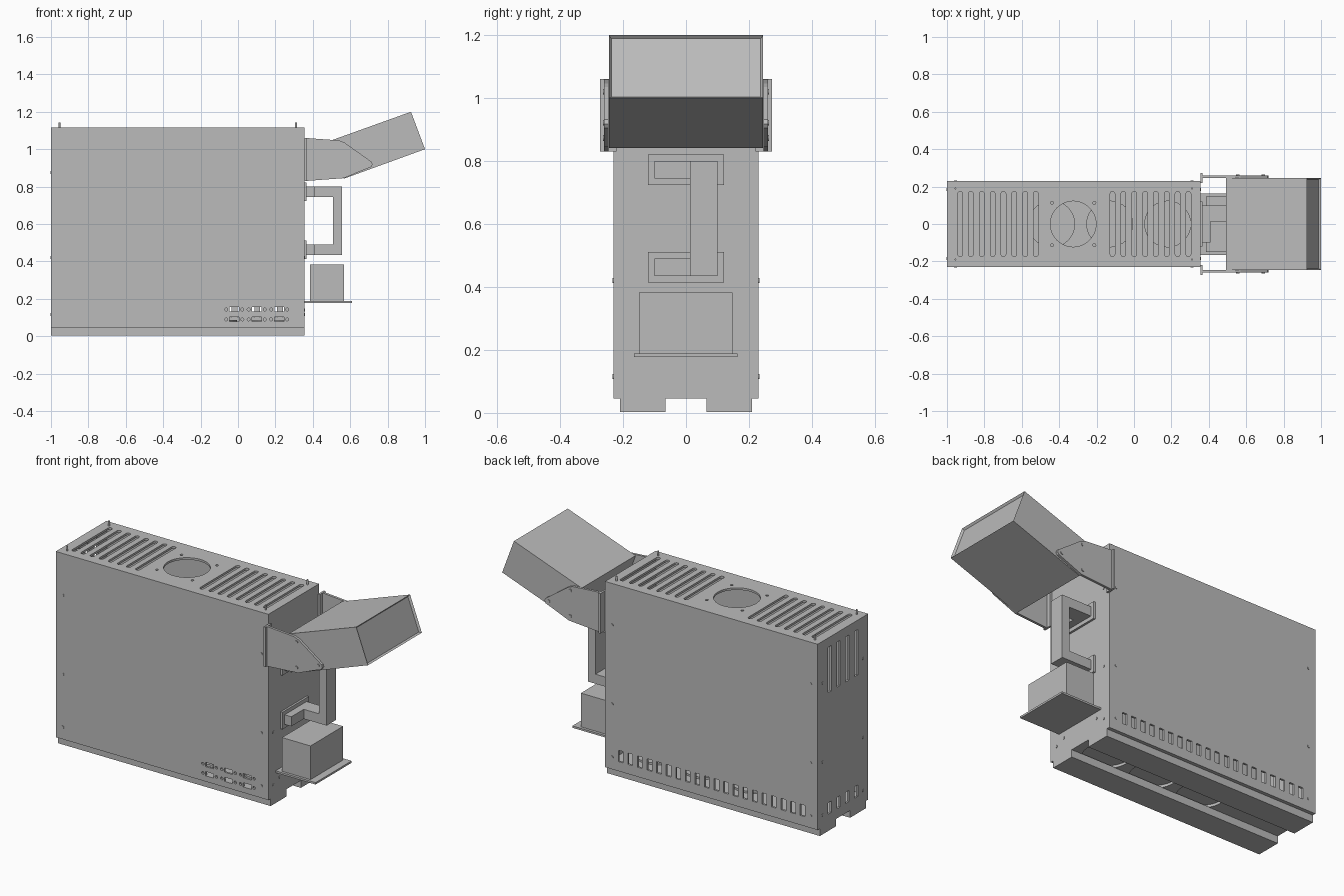
import bpy, bmesh, math
from mathutils import Matrix, Vector

cube = bpy.data.objects.get("Cube")
if cube:
    bpy.data.objects.remove(cube, do_unlink=True)

grey = bpy.data.materials.new("sheet_metal_grey")
grey.use_nodes = True
grey.diffuse_color = (0.5, 0.5, 0.5, 1)
grey.node_tree.nodes["Principled BSDF"].inputs["Base Color"].default_value = (0.5, 0.5, 0.5, 1)


def add_box(bm, lo, hi):
    lo, hi = Vector(lo), Vector(hi)
    m = Matrix.Translation((lo + hi) / 2) @ Matrix.Diagonal((hi - lo).to_4d())
    bmesh.ops.create_cube(bm, size=1, matrix=m)


def add_cyl(bm, centre, r, depth, axis="z", n=24):
    turn = {"x": Matrix.Rotation(math.pi / 2, 4, "Y"),
            "y": Matrix.Rotation(math.pi / 2, 4, "X"), "z": Matrix()}[axis]
    bmesh.ops.create_cone(bm, cap_ends=True, segments=n, radius1=r, radius2=r, depth=depth,
                          matrix=Matrix.Translation(centre) @ turn)


def add_prism(bm, pts, lo, hi, place):
    # place(u, v, w) turns a profile point and a depth into a position
    face = bm.faces.new([bm.verts.new(place(u, v, lo)) for u, v in pts])
    out = bmesh.ops.extrude_face_region(bm, geom=[face])
    move = Vector(place(0, 0, hi)) - Vector(place(0, 0, lo))
    bmesh.ops.translate(bm, vec=move, verts=[g for g in out["geom"] if isinstance(g, bmesh.types.BMVert)])


def finish(name, bm):
    bmesh.ops.recalc_face_normals(bm, faces=bm.faces)
    me = bpy.data.meshes.new(name)
    bm.to_mesh(me)
    bm.free()
    me.materials.append(grey)
    ob = bpy.data.objects.new(name, me)
    bpy.context.collection.objects.link(ob)
    return ob


def boxes(name, *spans):
    bm = bmesh.new()
    for lo, hi in spans:
        add_box(bm, lo, hi)
    return finish(name, bm)


def cut(ob, bm):
    cutter = finish("cutter", bm)
    cutter.hide_render = True
    mod = ob.modifiers.new("cut", "BOOLEAN")
    mod.operation, mod.solver, mod.object = "DIFFERENCE", "EXACT", cutter
    dg = bpy.context.evaluated_depsgraph_get()
    me = bpy.data.meshes.new_from_object(ob.evaluated_get(dg))
    ob.modifiers.clear()
    ob.data = me
    bpy.data.objects.remove(cutter, do_unlink=True)


# Hollow cabinet
X0, X1, W, Z0, Z1 = -1.0, 0.355, 0.23, 0.045, 1.115
cabinet = boxes("cabinet", ((X0, -W, Z0), (X1, W, Z1)))
t = 0.012
bm = bmesh.new()
add_box(bm, (X0 + t, -W + t, Z0 + 0.03), (X1 - t, W - t, Z1 - t))
cut(cabinet, bm)

# Openings in the cabinet
bm = bmesh.new()
r = 0.0125
for start in (-0.93, -0.115):
    for i in range(8):
        cx = start + i * 0.058
        pts = [(cx + r * math.cos(a * math.pi / 6), s * (0.162 + r * math.sin(a * math.pi / 6)))
               for s, order in ((1, range(7)), (-1, range(6, -1, -1))) for a in order]
        add_prism(bm, pts, Z1 - 0.03, Z1 + 0.02, lambda u, v, w: (u, v, w))
add_cyl(bm, (-0.325, 0, Z1), 0.122, 0.06, n=48)
for sx in (-1, 1):
    for sy in (-1, 1):
        add_cyl(bm, (-0.325 + sx * 0.113, sy * 0.113, Z1), 0.008, 0.06, n=12)
for i in range(20):                       # back vents
    cx = 0.255 - i * 0.061
    add_box(bm, (cx - 0.015, W - 0.03, 0.1), (cx + 0.015, W + 0.02, 0.165))
for cx in (-0.02, 0.1, 0.22):             # connector ports
    for cz in (0.143, 0.09):
        add_box(bm, (cx - 0.026, -W - 0.02, cz - 0.012), (cx + 0.026, -W + 0.014, cz + 0.012))
        for s in (-1, 1):
            add_cyl(bm, (cx + s * 0.043, -W, cz), 0.008, 0.02, "y", 12)
for cy in (-0.12, -0.04, 0.04, 0.12):     # end vents
    for lo, hi in ((0.8, 1.06), (0.1, 0.165)):
        add_box(bm, (X0 - 0.02, cy - 0.015, lo), (X0 + 0.03, cy + 0.015, hi))
for cx in (0.18, -0.13, -0.44):           # shallow fan recesses underneath
    add_cyl(bm, (cx, 0, Z0), 0.125, 0.03, n=40)
cut(cabinet, bm)

# Fans on the cabinet floor
bm = bmesh.new()
for cx in (0.18, -0.13, -0.44):
    add_cyl(bm, (cx, 0, Z0 + 0.035), 0.125, 0.012, n=40)
finish("floor_fans", bm)

# Base rails
boxes("base_rails", *[((X0, min(s * 0.065, s * 0.21), 0.003), (X1, max(s * 0.065, s * 0.21), Z0 + 0.002))
                      for s in (-1, 1)])

# Screws and top pins
bm = bmesh.new()
for cz in (0.115, 0.42, 0.875):
    for cx in (-0.955, 0.31):
        for s in (-1, 1):
            add_cyl(bm, (cx, s * W, cz), 0.008, 0.006, "y", 12)
    for s in (-1, 1):
        for cx in (X0, X1):
            add_cyl(bm, (cx, s * 0.185, cz), 0.008, 0.006, "x", 12)
for s in (-1, 1):
    add_cyl(bm, (X1, s * 0.128, 0.14), 0.008, 0.006, "x", 12)
finish("screws", bm)
bm = bmesh.new()
for cx in (-0.955, 0.31):
    for s in (-1, 1):
        add_cyl(bm, (cx, s * 0.19, Z1 + 0.01), 0.005, 0.035, n=12)
finish("top_pins", bm)

# Tilted display housing with a recessed end face
bm = bmesh.new()
profile = [(0.493, 1.045), (0.925, 1.2), (1.0, 1.0), (0.565, 0.842)]
add_prism(bm, profile, -0.245, 0.245, lambda u, v, w: (u, w, v))
bmesh.ops.recalc_face_normals(bm, faces=bm.faces)
end = max(bm.faces, key=lambda f: f.calc_center_median().x)
bmesh.ops.inset_individual(bm, faces=[end], thickness=0.011)
bmesh.ops.translate(bm, vec=end.normal * -0.012, verts=end.verts)
finish("display_housing", bm)

# Side brackets with mounting flanges and bolts
plate = [(0.36, 1.06), (0.54, 1.047), (0.57, 1.035), (0.715, 0.932), (0.72, 0.918),
         (0.712, 0.905), (0.565, 0.845), (0.36, 0.83)]
for s, side in ((-1, "right"), (1, "left")):
    bm = bmesh.new()
    add_prism(bm, plate, 0.246, 0.26, lambda u, v, w: (u, s * w, v))
    ya, yb = sorted((s * 0.22, s * 0.273))
    add_box(bm, (X1, ya, 0.83), (X1 + 0.012, yb, 1.06))
    for cx, cz in ((0.555, 1.02), (0.555, 0.873), (0.692, 0.922)):
        add_cyl(bm, (cx, s * 0.26, cz), 0.009, 0.008, "y", 12)
    finish(side + "_bracket", bm)

# Offset pull handle
for name, cz in (("upper", 0.7725), ("lower", 0.4625)):
    boxes(name + "_handle_mount",
          ((X1, -0.12, cz - 0.049), (X1 + 0.012, 0.12, cz + 0.049)),
          ((X1 + 0.01, -0.1, cz - 0.0275), (0.41, 0.1, cz + 0.0275)),
          ((0.409, 0.013, cz - 0.0275), (0.51, 0.1, cz + 0.0275)))
boxes("handle_grip", ((0.507, 0.013, 0.435), (0.556, 0.1, 0.8)))

# Lower unit on its shelf
boxes("lower_unit", ((0.385, -0.15, 0.188), (0.567, 0.147, 0.383)))
boxes("lower_shelf", ((X1, -0.165, 0.178), (0.61, 0.163, 0.189)))
